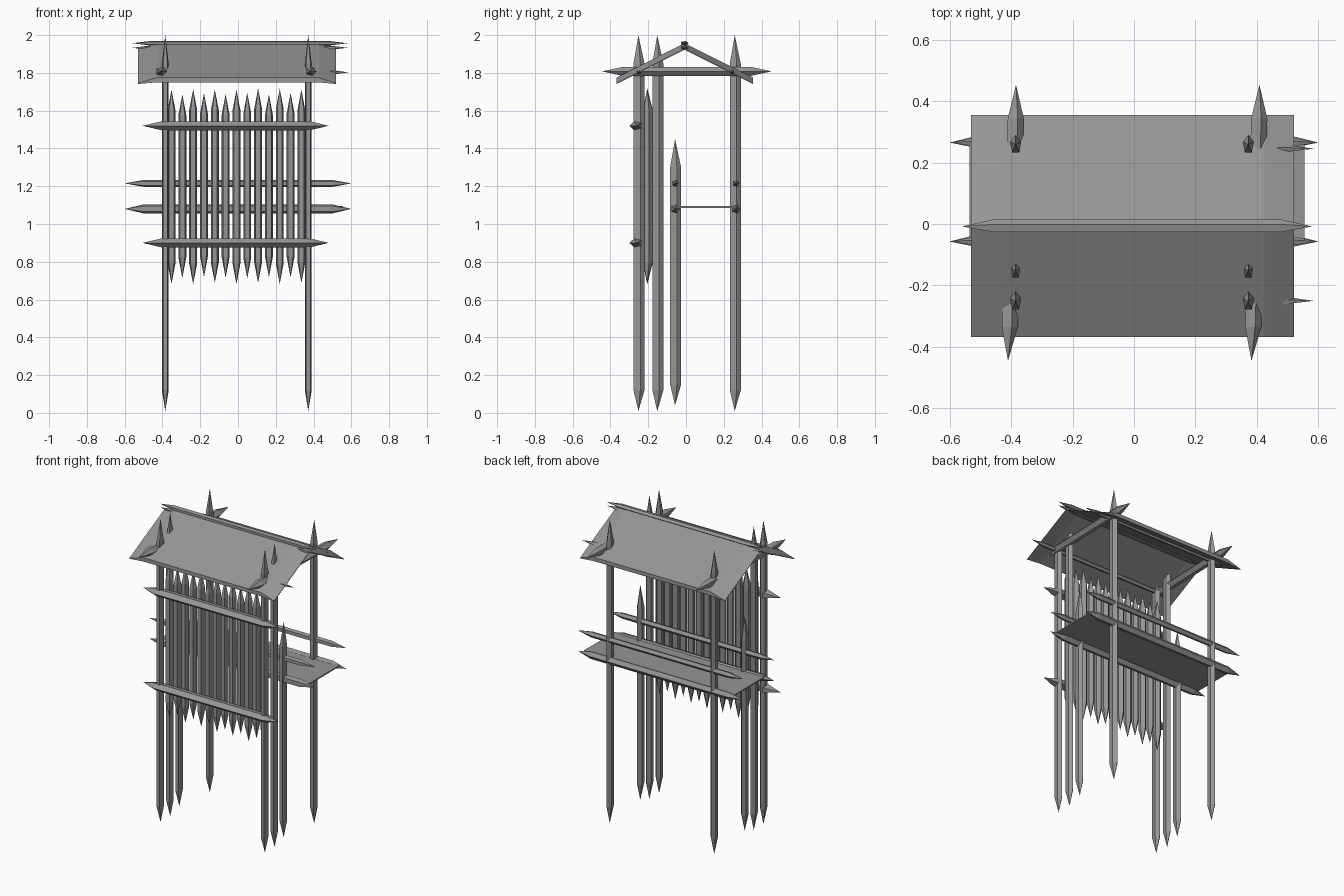
import bpy, bmesh, math, random
from mathutils import Vector

random.seed(4)
cube = bpy.data.objects.get("Cube")
if cube:
    bpy.data.objects.remove(cube, do_unlink=True)

wood = bpy.data.materials.new("weathered_grey")
wood.use_nodes = True
GREY = (0.3, 0.3, 0.3, 1)
wood.diffuse_color = GREY
wood.node_tree.nodes["Principled BSDF"].inputs["Base Color"].default_value = GREY


def finish(name, bm):
    bmesh.ops.recalc_face_normals(bm, faces=bm.faces)
    mesh = bpy.data.meshes.new(name)
    bm.to_mesh(mesh)
    bm.free()
    mesh.materials.append(wood)
    obj = bpy.data.objects.new(name, mesh)
    bpy.context.collection.objects.link(obj)
    return obj


def stake(name, start, end, u, v, tip_a=0.1, tip_b=0.1):
    """Five-sided bar sharpened at both ends; u and v are its cross-section radii."""
    start, end, u, v = map(Vector, (start, end, u, v))
    axis = (end - start).normalized()
    bm = bmesh.new()
    rings = []
    for centre in (start + axis * tip_a, end - axis * tip_b):
        ring = []
        for i in range(5):
            a = math.tau * i / 5
            ring.append(bm.verts.new(centre + u * math.cos(a) + v * math.sin(a)))
        rings.append(ring)
    points = bm.verts.new(start), bm.verts.new(end)
    for i in range(5):
        j = (i + 1) % 5
        bm.faces.new((rings[0][i], rings[0][j], rings[1][j], rings[1][i]))
        for ring, point in zip(rings, points):
            bm.faces.new((ring[i], ring[j], point))
    return finish(name, bm)


# Upright posts on both sides
for side, x in (("right", -0.385), ("left", 0.372)):
    for label, y, low, high in (("front", -0.252, 0.01, 2.0), ("second", -0.152, 0.01, 2.0),
                                ("short", -0.058, 0.04, 1.45), ("rear", 0.258, 0.01, 2.0)):
        stake(f"{label}_post_{side}", (x, y, low), (x, y, high),
              (0, 0.032, 0), (0.019, 0, 0), 0.11, 0.15)

# Sharpened pickets of the front wall
for i in range(13):
    x = -0.352 + 0.0573 * i
    low = 0.68 + (0.03 if i % 2 else 0) + random.uniform(0, 0.01)
    high = 1.69 + (0.025 if i % 2 == 0 else 0) + random.uniform(-0.005, 0.005)
    stake(f"picket_{i + 1}", (x, -0.205, low), (x, -0.205, high),
          (0, 0.028, 0), (0.022, 0, 0), 0.11, 0.11)

# Rails holding the pickets
for label, z in (("lower", 0.9), ("upper", 1.52)):
    stake(f"{label}_picket_rail", (-0.505, -0.262, z), (0.48, -0.262, z),
          (0, -0.038, 0), (0, 0, 0.025))

# Platform with its bearers and guard rails
for label, y in (("front", -0.057), ("rear", 0.265)):
    for kind, z, r in (("platform_bearer", 1.08, 0.025), ("guard_rail", 1.215, 0.019)):
        stake(f"{label}_{kind}", (-0.6, y, z), (0.6, y, z), (0, r, 0), (0, 0, r))
bm = bmesh.new()
bmesh.ops.create_cube(bm, size=1)
for vert in bm.verts:
    vert.co = (0.01 + vert.co.x * 1.09, 0.105 + vert.co.y * 0.32, 1.09 + vert.co.z * 0.008)
finish("platform_floor", bm)

# Roof frame: cross beams, eave purlins and ridge poles
for side, x in (("right", -0.41), ("left", 0.382)):
    stake(f"cross_beam_{side}", (x, -0.445, 1.808), (x + 0.026, 0.453, 1.808),
          (0.029, 0, 0), (0, 0, 0.025), 0.11, 0.11)
for label, y in (("front", -0.25), ("rear", 0.245)):
    stake(f"{label}_purlin", (-0.52, y, 1.803), (0.585, y, 1.803), (0, 0.014, 0), (0, 0, 0.014))
for label, z in (("upper", 1.957), ("lower", 1.933)):
    stake(f"{label}_ridge_pole", (-0.56, -0.008, z), (0.58, -0.008, z),
          (0, 0.022, 0), (0, 0, 0.013))

# Gable roof whose ends droop and thin out
bm = bmesh.new()
sections = []
for x, drop, thick in ((-0.53, 0.03, 0.004), (-0.43, 0, 0.025), (0.425, 0, 0.025), (0.52, 0.03, 0.004)):
    top = [Vector((x, y, z - drop)) for y, z in ((-0.368, 1.775), (-0.008, 1.957), (0.355, 1.775))]
    under = [p - Vector((0, 0, thick)) for p in reversed(top)]
    sections.append([bm.verts.new(p) for p in top + under])
for a, b in zip(sections, sections[1:]):
    for i in range(6):
        j = (i + 1) % 6
        bm.faces.new((a[i], a[j], b[j], b[i]))
for s in (sections[0], sections[-1]):
    bm.faces.new((s[0], s[1], s[4], s[5]))
    bm.faces.new((s[1], s[2], s[3], s[4]))
finish("gable_roof", bm)
